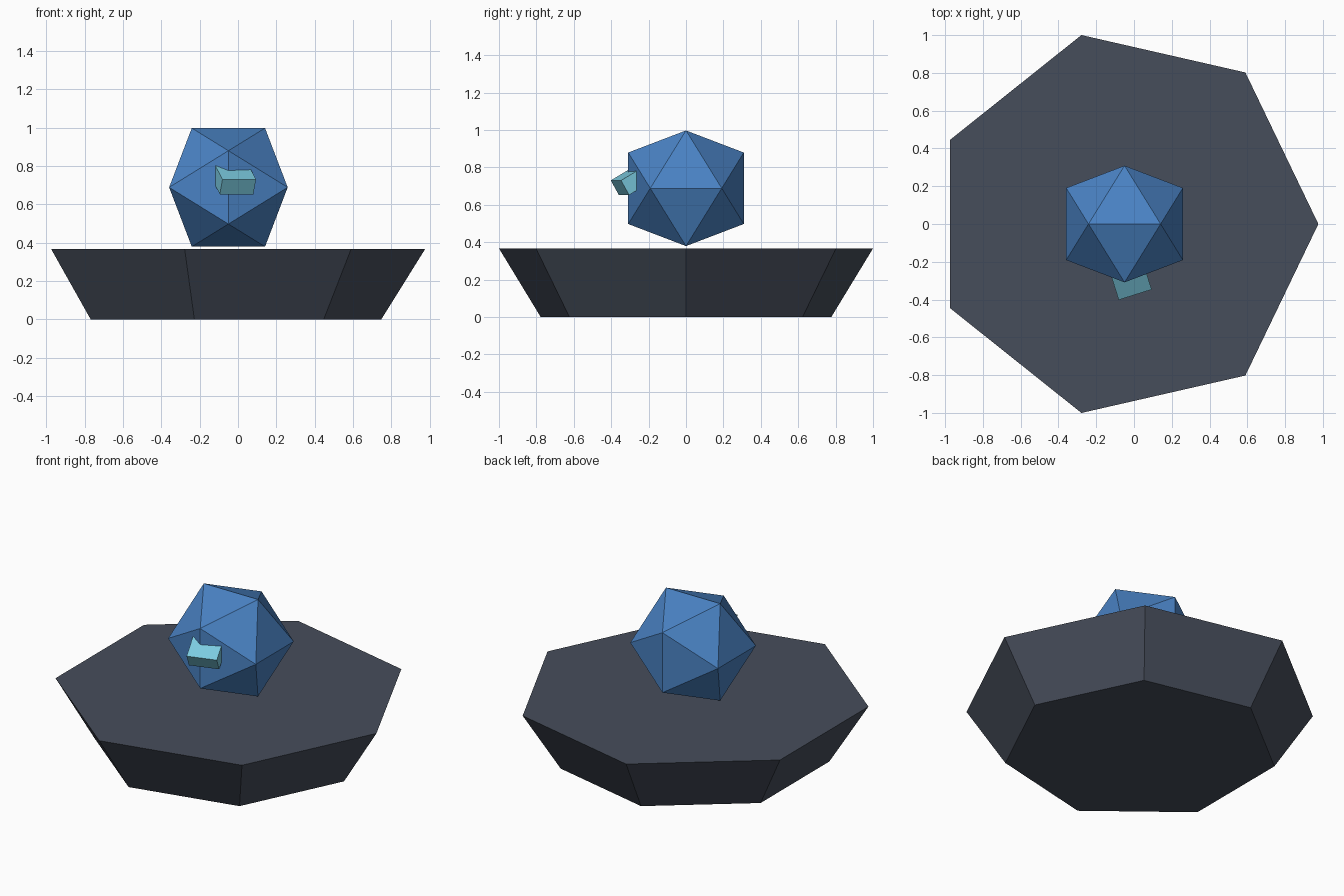
import bpy, bmesh
from math import radians, pi
from mathutils import Vector, Matrix

if "Cube" in bpy.data.objects:
    bpy.data.objects.remove(bpy.data.objects["Cube"])

CX = -0.05  # shared axis of base and gem


def material(name, rgb):
    m = bpy.data.materials.new(name)
    m.diffuse_color = (*rgb, 1)
    m.use_nodes = True
    m.node_tree.nodes["Principled BSDF"].inputs["Base Color"].default_value = m.diffuse_color
    return m


def build(name, bm, mat):
    bmesh.ops.recalc_face_normals(bm, faces=bm.faces)
    me = bpy.data.meshes.new(name)
    bm.to_mesh(me)
    bm.free()
    me.materials.append(mat)
    ob = bpy.data.objects.new(name, me)
    bpy.context.collection.objects.link(ob)
    return ob


slate = material("slate_grey", (0.062, 0.075, 0.104))
blue = material("gem_blue", (0.068, 0.225, 0.55))
cyan = material("light_cyan", (0.20, 0.60, 0.75))

# Seven-sided base, narrower at the bottom, one corner towards +x
bm = bmesh.new()
bmesh.ops.create_cone(bm, cap_ends=True, segments=7, radius1=0.797,
                      radius2=1.026, depth=0.367,
                      matrix=Matrix.Translation((CX, 0, 0.1835)) @ Matrix.Rotation(-pi / 2, 4, 'Z'))
build("base", bm, slate)

# Floating twenty-sided gem: hull of three crossed golden rectangles
bm = bmesh.new()
a, b = 0.191, 0.309
for i in (-a, a):
    for j in (-b, b):
        for p in ((i, 0, j), (0, j, i), (j, i, 0)):
            bm.verts.new(Vector(p) + Vector((CX, 0, 0.688)))
bmesh.ops.convex_hull(bm, input=bm.verts[:])
build("gem", bm, blue)

# Tilted block set into the front of the gem, placed by its top front left corner
bm = bmesh.new()
w, d, h = 0.183, 0.18, 0.09
bmesh.ops.create_cube(bm, size=1, matrix=Matrix.Translation((w / 2, d / 2, -h / 2))
                      @ Matrix.Diagonal((w, d, h, 1)))
bm.transform(Matrix.Translation((-0.081, -0.402, 0.73))
             @ Matrix.Rotation(radians(17.5), 4, 'Z') @ Matrix.Rotation(radians(30), 4, 'X'))
build("block", bm, cyan)
